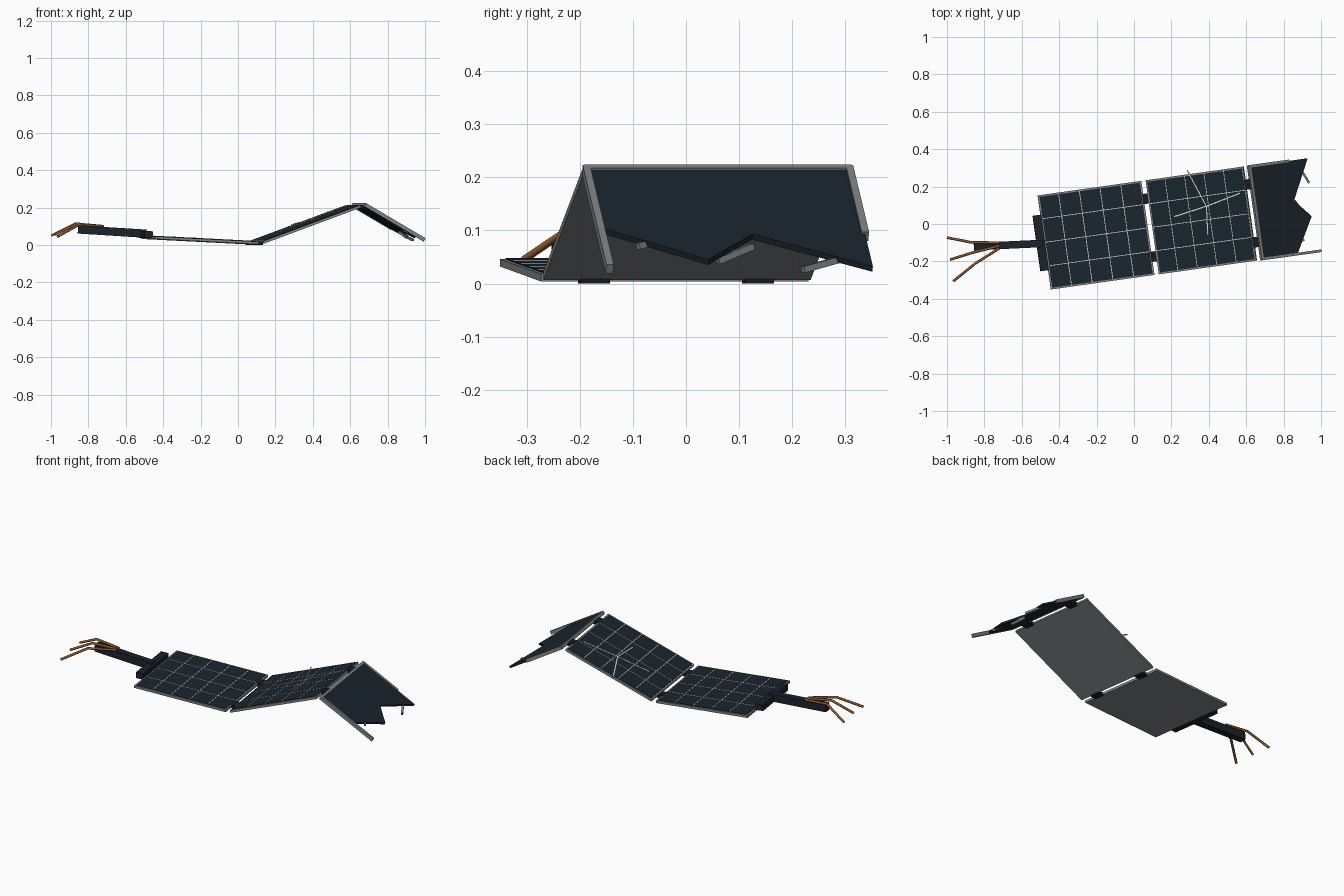
import bpy, bmesh, math
from mathutils import Matrix, Vector

if "Cube" in bpy.data.objects:
    bpy.data.objects.remove(bpy.data.objects["Cube"])

def mat(name, r, g, b):
    m = bpy.data.materials.new(name)
    m.diffuse_color = (r, g, b, 1)
    m.use_nodes = True
    m.node_tree.nodes["Principled BSDF"].inputs["Base Color"].default_value = m.diffuse_color
    return m

CELL = mat("cell navy", .010, .019, .027)
FRAME = mat("frame grey", .22, .23, .24)
LINE = mat("grid line pale", .55, .6, .63)
CRACK = mat("crack white", .75, .78, .8)
DARK = mat("mount dark", .010, .017, .023)
HINGE = mat("hinge black", .010, .011, .013)
WIRE = mat("copper wire", .30, .11, .03)

YAW = Matrix.Rotation(math.radians(8), 4, 'Z')

def finish(name, bm, m, mw=Matrix()):
    bmesh.ops.recalc_face_normals(bm, faces=bm.faces)
    bm.transform(mw)
    me = bpy.data.meshes.new(name)
    bm.to_mesh(me)
    bm.free()
    me.materials.append(m)
    o = bpy.data.objects.new(name, me)
    bpy.context.collection.objects.link(o)
    return o

def add_box(bm, c, size):
    bmesh.ops.create_cube(bm, size=1, matrix=Matrix.Translation(c) @ Matrix.Diagonal((*size, 1)))

def boxes(name, items, m, mw):
    bm = bmesh.new()
    for c, s in items:
        add_box(bm, c, s)
    return finish(name, bm, m, mw)

def bar(name, a, b, w, h, m):
    # box running from point a to point b
    a, b = Vector(a), Vector(b)
    d = b - a
    x = d.normalized()
    y = Vector((0, 0, 1)).cross(x).normalized()
    r = Matrix((x, y, x.cross(y))).transposed().to_4x4()
    return boxes(name, [((0, 0, 0), (d.length, w, h))], m, Matrix.Translation((a + b) / 2) @ r)

def place(u, z, tilt):
    # panel frame: local x runs along the wing, local y across it
    return YAW @ Matrix.Translation((u, -.031, z)) @ Matrix.Rotation(math.radians(tilt), 4, 'Y')

L, W, F = .56, .508, .009
COLS, ROWS = 5, 4

def panel(name, mw):
    boxes(name + "_frame", [((L/2, 0, -.001), (L, W, .014))], FRAME, mw)
    boxes(name + "_cells", [((L/2, 0, .007), (L - 2*F, W - 2*F, .003))], CELL, mw)
    boxes(name + "_grid_lines",
          [((L*i/COLS, 0, .009), (.004, W - 2*F, .002)) for i in range(1, COLS)] +
          [((L/2, W*(i/ROWS - .5), .009), (L - 2*F, .004, .002)) for i in range(1, ROWS)], LINE, mw)

# the two intact panels
P1, P2, P3 = place(-.489, .040, 2.9), place(.096, .014, -20.2), place(.646, .214, 30.3)
panel("inner_panel", P1)
panel("middle_panel", P2)

# cracks across the middle panel
crack = bmesh.new()
hub = Vector((.325, .071))
for tip in ((.245, .275), (.525, .115), (.135, .04), (.31, -.08)):
    d = Vector(tip) - hub
    m = Matrix.Translation((*(hub + d/2), .011)) @ Matrix.Rotation(math.atan2(d.y, d.x), 4, 'Z')
    bmesh.ops.create_cube(crack, size=1, matrix=m @ Matrix.Diagonal((d.length, .006, .003, 1)))
finish("cracks", crack, CRACK, P2)

# broken outer panel sheet
bm = bmesh.new()
pts = [(0, -.25), (.225, -.25), (.345, -.06), (.25, .036), (.37, .25), (0, .25)]
f = bm.faces.new([bm.verts.new((x, y, -.006)) for x, y in pts])
ext = bmesh.ops.extrude_face_region(bm, geom=[f])
bmesh.ops.translate(bm, vec=(0, 0, .012), verts=[v for v in ext["geom"] if isinstance(v, bmesh.types.BMVert)])
finish("outer_panel_sheet", bm, CELL, P3)

# what is left of the outer frame
boxes("outer_panel_frame", [((.006, 0, .001), (.014, W, .02)),
                            ((.186, -.250, .001), (.372, .014, .02)),
                            ((.125, .250, .001), (.25, .014, .02))], FRAME, P3)
for i, (a, b) in enumerate([((.89, .295, .047), (.936, .22, .026)),
                            ((.86, .125, .070), (.90, .06, .042)),
                            ((.88, -.05, .083), (.907, -.09, .070))]):
    bar(f"frame_fragment_{i + 1}", a, b, .012, .012, FRAME)

# hinges between panels
for name, u, z in (("lower_hinges", .084, .009), ("upper_hinges", .634, .205)):
    boxes(name, [((0, s*.156, 0), (.04, .055, .018)) for s in (-1, 1)], HINGE, place(u, z, 0))

# root beam and boom
boxes("root_beam", [((0, 0, 0), (.045, .30, .036))], DARK, place(-.508, .056, 3))
bar("boom", (-.855, -.121, .083), (-.49, -.104, .060), .04, .044, DARK)

# torn wires
for i, path in enumerate([[(-.72, -.10, .101), (-.87, -.098, .114), (-.998, -.073, .050)],
                          [(-.72, -.117, .101), (-.86, -.152, .114), (-.982, -.19, .055)],
                          [(-.72, -.13, .101), (-.85, -.212, .108), (-.965, -.305, .045)]]):
    cu = bpy.data.curves.new(f"wire_{i + 1}", 'CURVE')
    cu.dimensions = '3D'
    cu.bevel_depth = .007
    cu.bevel_resolution = 1
    cu.use_fill_caps = True
    sp = cu.splines.new('POLY')
    sp.points.add(len(path) - 1)
    for p, co in zip(sp.points, path):
        p.co = (*co, 1)
    cu.materials.append(WIRE)
    bpy.context.collection.objects.link(bpy.data.objects.new(f"wire_{i + 1}", cu))
